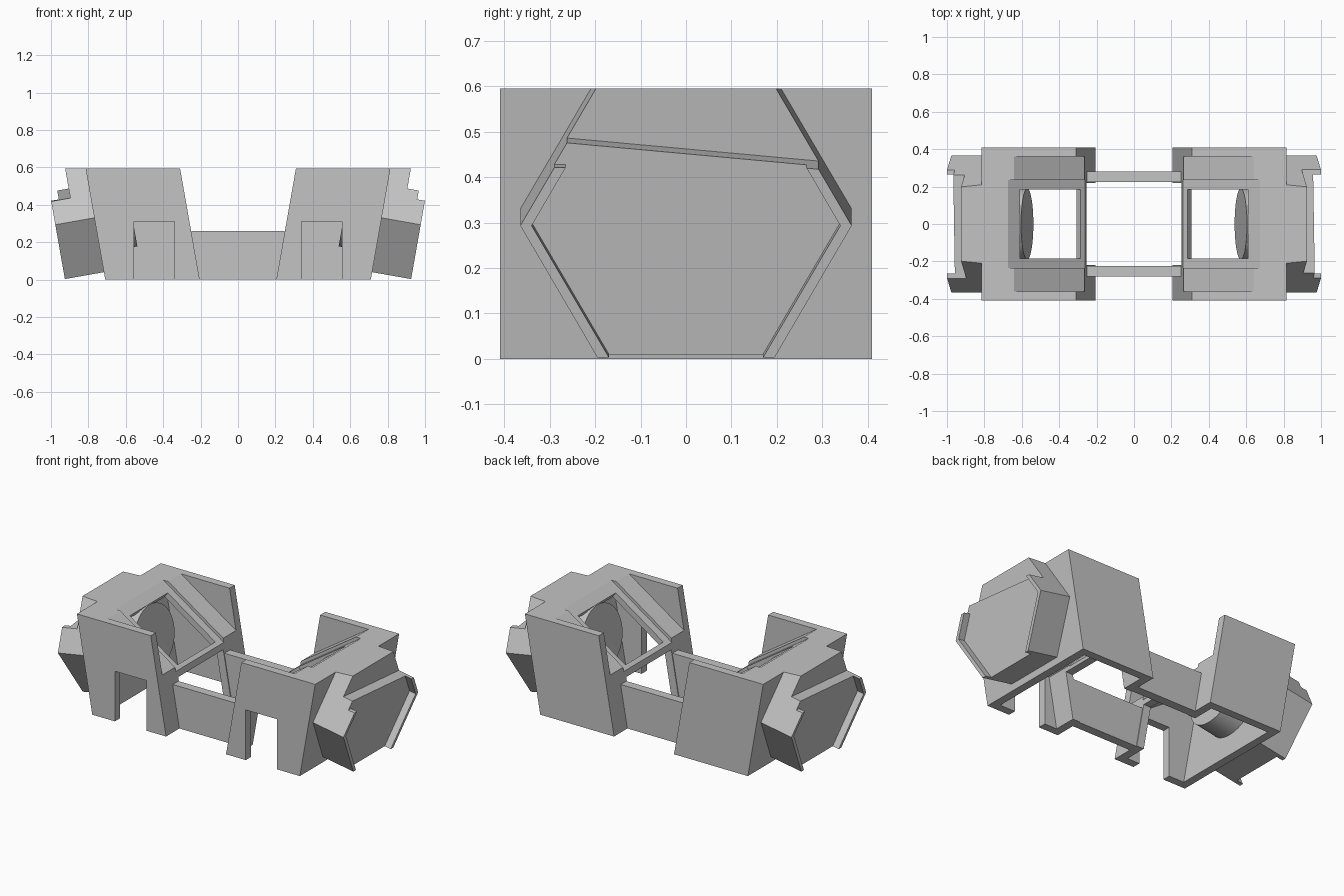
import bpy, bmesh, math
from mathutils import Matrix

old = bpy.data.objects.get("Cube")
if old:
    bpy.data.objects.remove(old, do_unlink=True)

grey = bpy.data.materials.new("plain_grey")
grey.use_nodes = True
colour = (0.55, 0.55, 0.55, 1)
grey.diffuse_color = colour
grey.node_tree.nodes["Principled BSDF"].inputs["Base Color"].default_value = colour

TILT = math.radians(10)
K = math.tan(TILT)
# Frame of the tilted outer wall: x runs outward, z runs up the wall
WALL = Matrix.Translation((0.768, 0, 0.33)) @ Matrix.Rotation(TILT, 4, 'Y')


def finish(name, bm, matrix=None):
    if matrix:
        bm.transform(matrix)
    bmesh.ops.recalc_face_normals(bm, faces=bm.faces)
    mesh = bpy.data.meshes.new(name)
    bm.to_mesh(mesh)
    bm.free()
    mesh.materials.append(grey)
    ob = bpy.data.objects.new(name, mesh)
    bpy.context.collection.objects.link(ob)
    return ob


def prism(name, pts, a, b, axis='Y', matrix=None):
    """Extrude a closed outline along one axis, from a to b."""
    bm = bmesh.new()
    place = (lambda p, d: (p[0], d, p[1])) if axis == 'Y' else (lambda p, d: (d, p[0], p[1]))
    low = [bm.verts.new(place(p, a)) for p in pts]
    high = [bm.verts.new(place(p, b)) for p in pts]
    bm.faces.new(low)
    bm.faces.new(high)
    n = len(pts)
    for i in range(n):
        j = (i + 1) % n
        bm.faces.new((low[i], low[j], high[j], high[i]))
    return finish(name, bm, matrix)


def tube(name, radius, a, b):
    bm = bmesh.new()
    bmesh.ops.create_cone(bm, cap_ends=True, segments=64, radius1=radius, radius2=radius, depth=b - a)
    turn = Matrix.Translation(((a + b) / 2, 0, 0)) @ Matrix.Rotation(math.pi / 2, 4, 'Y')
    return finish(name, bm, WALL @ turn)


def combine(ob, other, operation='DIFFERENCE'):
    mod = ob.modifiers.new("combine", 'BOOLEAN')
    mod.operation = operation
    mod.solver = 'EXACT'
    mod.object = other
    bpy.context.view_layer.objects.active = ob
    bpy.ops.object.modifier_apply(modifier=mod.name)
    bpy.data.objects.remove(other, do_unlink=True)


def ramp_cutter(z0, half):
    """Everything above the sloping front, which meets the inner face at z0."""
    slope = 0.666
    x0 = 0.205 + K * z0
    pts = [(0.1, z0 - slope * (x0 - 0.1)), (x0 + (0.8 - z0) / slope, 0.8), (0.1, 0.8)]
    return prism("ramp_cutter", pts, -half, half)


def make_block(name, notch_side):
    # Leaning box, hollowed from below
    block = prism(name, [(0.205, 0), (0.71, 0), (0.71 + 0.595 * K, 0.595), (0.205 + 0.595 * K, 0.595)], -0.41, 0.41)
    combine(block, prism("cavity", [(0.255 - 0.1 * K, -0.1), (0.66 - 0.1 * K, -0.1), (0.66 + 0.55 * K, 0.55),
                                    (0.673, 0.55), (0.309, 0.307)], -0.36, 0.36))
    # Sloping front with a shallow recess and a window through it
    combine(block, ramp_cutter(0.345, 0.36))
    combine(block, ramp_cutter(0.32, 0.235))
    dx, dz = 0.555, -0.832
    window = [(x + d * dx, z + d * dz) for x, z, d in
              ((0.285, 0.336, -0.04), (0.285, 0.336, 0.07), (0.61, 0.553, 0.045), (0.61, 0.553, -0.04))]
    combine(block, prism("window", window, -0.185, 0.185))
    # Opening under the inner face and doorway in one side wall
    combine(block, prism("opening", [(0.1, -0.1), (0.4, -0.1), (0.4, 0.282), (0.1, 0.282)], -0.22, 0.22))
    door = [(0.34, -0.1), (0.555, -0.1), (0.555, 0.31), (0.34, 0.31)]
    combine(block, prism("doorway", door, notch_side * 0.35, notch_side * 0.5))

    # Six-sided stub with raised side lips and a stepped top
    half = [(0.195, -0.295), (0.365, 0), (0.1825, 0.316)]
    stub = prism("stub", half + [(-y, s) for y, s in reversed(half)], -0.03, 0.212, 'X', WALL)
    half = [(0.109, -0.4), (0.34, 0), (0.265, 0.13), (0.5, 0.13), (0.5, 0.5)]
    combine(stub, prism("lip_cutter", half + [(-y, s) for y, s in reversed(half)], 0.17, 0.3, 'X', WALL))
    combine(stub, prism("step_cutter", [(-0.5, 0.2), (0.5, 0.107), (0.5, 0.5), (-0.5, 0.5)], 0.108, 0.3, 'X', WALL))
    combine(stub, prism("top_cutter", [(0.5, 0.595), (1.2, 0.595), (1.2, 0.9), (0.5, 0.9)], -0.6, 0.6))
    combine(block, stub, 'UNION')

    # Round inner sleeve and the bore through it
    combine(block, tube("sleeve", 0.19, -0.2, -0.02), 'UNION')
    combine(block, tube("bore", 0.12, -0.3, 0.35))
    return block


left_block = make_block("left_block", -1)
right_block = make_block("right_block", 1)
right_block.data.transform(Matrix.Rotation(math.pi, 4, 'Z'))

# Two rails joining the blocks
parts = [left_block, right_block]
for name, side in (("front_rail", -1), ("back_rail", 1)):
    outline = [(-0.225, 0), (0.225, 0), (0.25, 0.26), (-0.25, 0.26)]
    parts.append(prism(name, outline, side * 0.225, side * 0.28))

for ob in bpy.context.view_layer.objects:
    ob.select_set(ob in parts)
bpy.context.view_layer.objects.active = left_block
bpy.ops.object.shade_smooth_by_angle(angle=math.radians(25))
